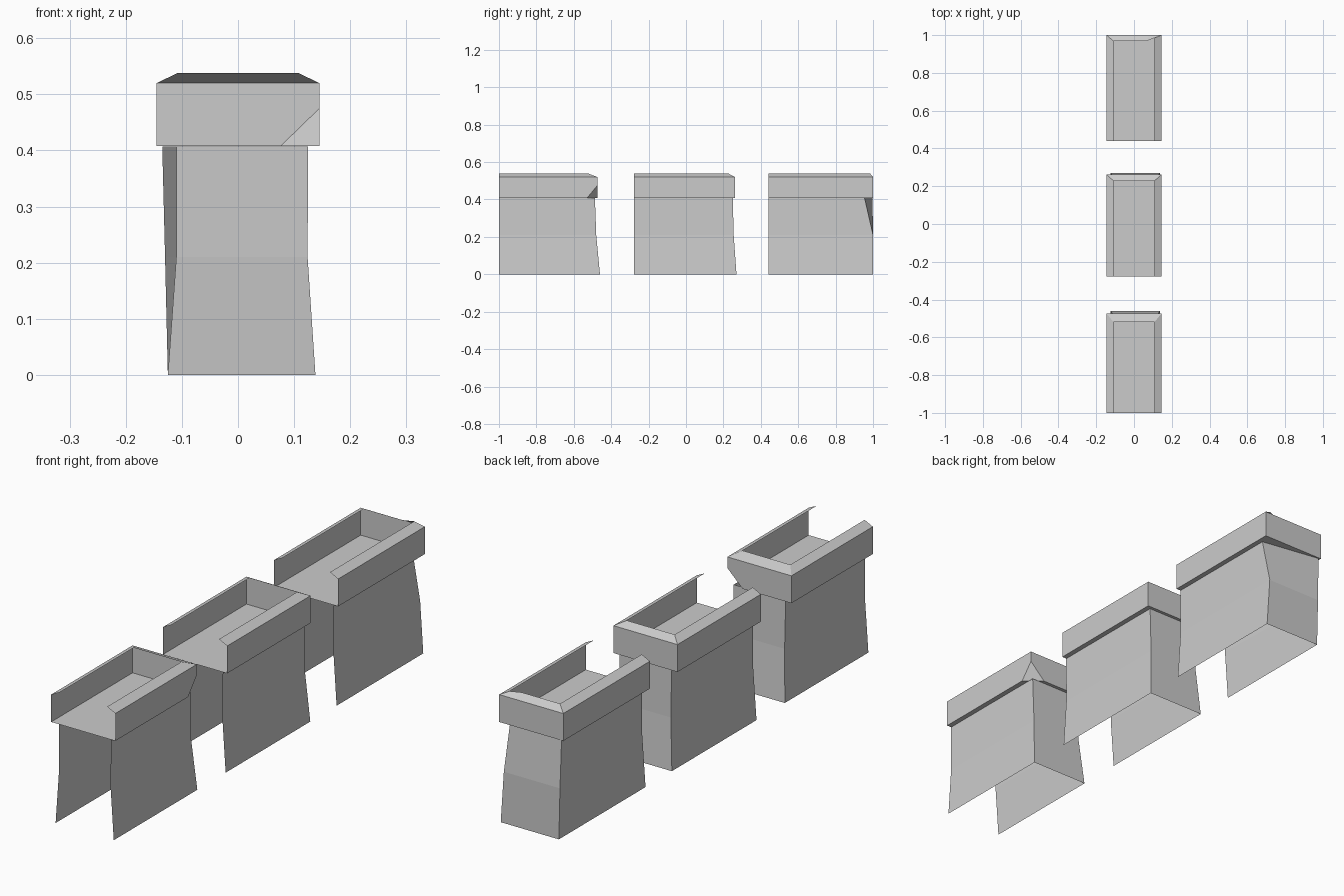
import bpy, bmesh
from mathutils import Vector

if "Cube" in bpy.data.objects:
    bpy.data.objects.remove(bpy.data.objects["Cube"])


def loft(bm, rows):
    """Skin open rows of points, stacked from bottom to top."""
    grid = [[bm.verts.new(p) for p in row] for row in rows]
    for lo, hi in zip(grid, grid[1:]):
        for i in range(len(lo) - 1):
            bm.faces.new((lo[i + 1], lo[i], hi[i], hi[i + 1]))
    return grid


def finish(bm, name):
    mesh = bpy.data.meshes.new(name)
    bm.to_mesh(mesh)
    bm.free()
    bpy.context.collection.objects.link(bpy.data.objects.new(name, mesh))


def body(name, front, back, left_back, right_back_top):
    """Three walls, open at the front, flaring towards the foot."""
    bm = bmesh.new()
    rows = []
    for i, z in enumerate((0, 0.21, 0.407)):
        left, right = (-0.125, -0.11, -0.11)[i], (0.138, 0.124, 0.125)[i]
        yr = right_back_top if i == 2 else back[i]
        rows.append([(left, front, z), (left_back[i], back[i], z),
                     (right, yr, z), (right, front, z)])
    loft(bm, rows)
    finish(bm, name)


def cap(name, front, back, inner, chip_bottom=False, chip_top=False):
    """Overhanging rim with an inward bevel, open top and a floor."""
    bm = bmesh.new()
    w, n = 0.145, 0.108
    corner = inner + 0.017 if chip_top else inner
    outer = [(-w, front), (-w, back), (0.075, back), (w, back), (w, front)]
    lip = [(-n, front), (-n, inner), (0.065, inner), (n, corner), (n, front)]
    grid = loft(bm, [[(x, y, z) for x, y in path] for path, z in
                     ((outer, 0.408), (outer, 0.52), (lip, 0.538))])
    bm.faces.new(grid[0])
    if chip_bottom:
        # Broken lower back corner
        a = Vector((0.076, back, 0.408))
        b = Vector((w, back, 0.475))
        c = Vector((w, back - 0.055, 0.408))
        normal = (b - a).cross(c - a).normalized()
        if normal.dot(Vector((w, back, 0.408)) - a) < 0:
            normal.negate()
        cut = bmesh.ops.bisect_plane(
            bm, geom=bm.verts[:] + bm.edges[:] + bm.faces[:], dist=1e-5,
            plane_co=a, plane_no=normal, clear_outer=True)["geom_cut"]
        bm.faces.new([v for v in cut if isinstance(v, bmesh.types.BMVert)])
        bmesh.ops.recalc_face_normals(bm, faces=bm.faces[:])
    finish(bm, name)


# Three battlement blocks in a row
straight = (-0.125, -0.11, -0.11)
body("front_block_walls", -1.0, (-0.46, -0.48, -0.487), straight, -0.487)
cap("front_block_cap", -1.0, -0.474, -0.52, chip_bottom=True)

body("middle_block_walls", -0.277, (0.27, 0.255, 0.25), straight, 0.25)
cap("middle_block_cap", -0.277, 0.262, 0.228)

body("back_block_walls", 0.44, (1.0, 1.0, 0.997), (-0.125, -0.13, -0.135), 0.955)
cap("back_block_cap", 0.44, 1.0, 0.968, chip_top=True)
